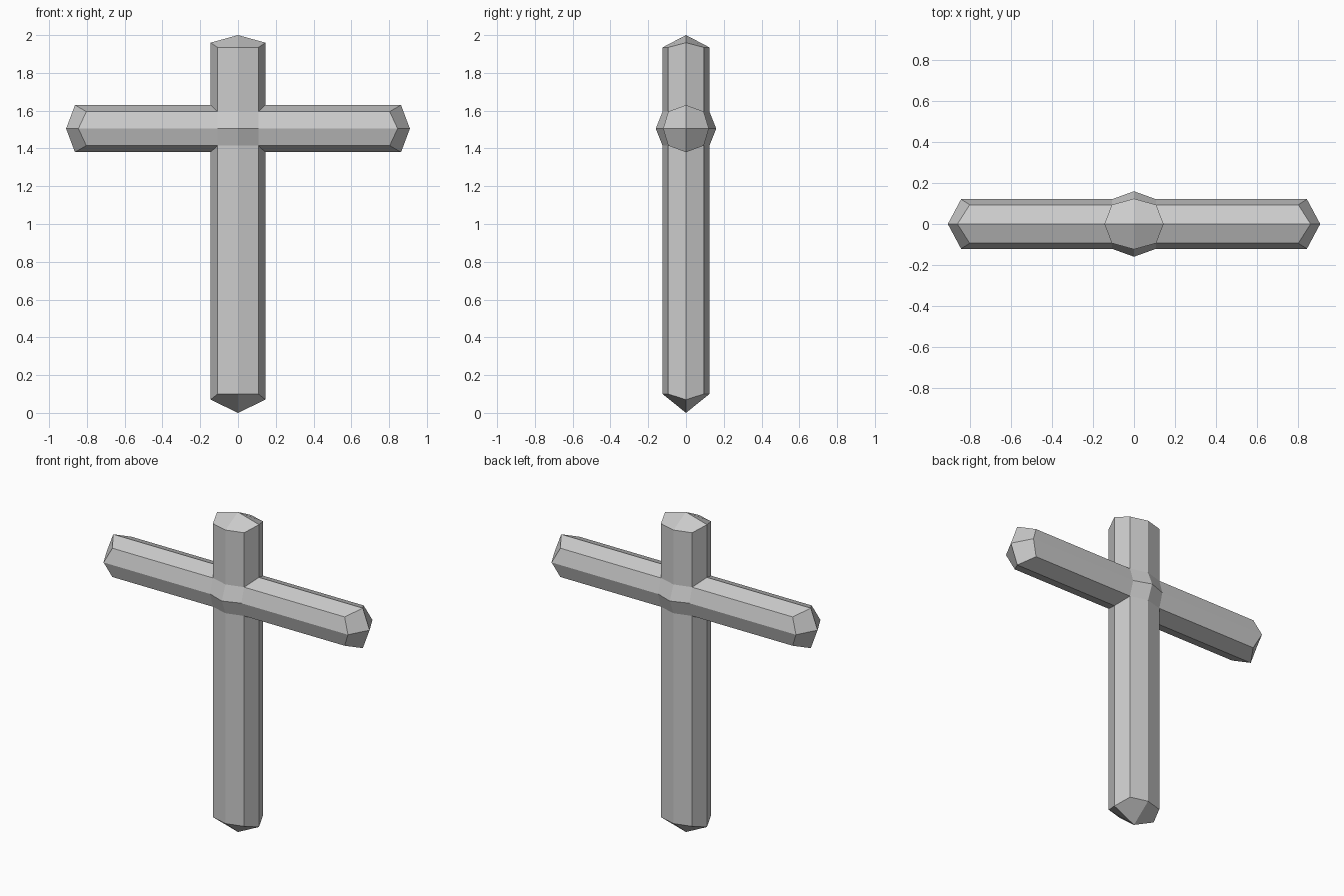
import bpy, bmesh

if "Cube" in bpy.data.objects:
    bpy.data.objects.remove(bpy.data.objects["Cube"])

CZ = 1.505                   # height of the crossing
bm = bmesh.new()


def post_ring(z_corner, z_side):
    """Octagon around the post; the two x points sit at their own height."""
    cx, cy, mx, my = 0.108, 0.094, 0.145, 0.124
    return [(cx, cy, z_corner), (0, my, z_corner), (-cx, cy, z_corner), (-mx, 0, z_side),
            (-cx, -cy, z_corner), (0, -my, z_corner), (cx, -cy, z_corner), (mx, 0, z_side)]


def arm_ring(s, x_corner, x_front, x_top):
    """Octagon around an arm on side s (+1 or -1)."""
    cy, cz, my, mz = 0.094, 0.09, 0.121, 0.125
    pts = [(x_corner, cy, cz), (x_top, 0, mz), (x_corner, -cy, cz), (x_front, -my, 0),
           (x_corner, -cy, -cz), (x_top, 0, -mz), (x_corner, cy, -cz), (x_front, my, 0)]
    return [(s * x, y, CZ + z) for x, y, z in pts]


def cap(ring, apex):
    """Four quads meeting at a central point; ring starts on a corner."""
    a = bm.verts.new(apex)
    for i in range(0, 8, 2):
        bm.faces.new((a, ring[i - 1], ring[i], ring[i + 1]))


def limb(inner, outer, apex):
    a = [bm.verts.new(p) for p in inner]
    b = [bm.verts.new(p) for p in outer]
    for i in range(8):
        j = (i + 1) % 8
        bm.faces.new((a[i], a[j], b[j], b[i]))
    cap(b, apex)


# upper and lower post
limb(post_ring(CZ + 0.09, CZ + 0.125), post_ring(1.935, 1.96), (0, 0, 2))
limb(post_ring(CZ - 0.09, CZ - 0.125), post_ring(0.1, 0.07), (0, 0, 0))

for s in (1, -1):
    # left and right arms
    limb(arm_ring(s, 0.108, 0.108, 0.145), arm_ring(s, 0.803, 0.845, 0.863), (s * 0.91, 0, CZ))
    # raised front and back of the crossing
    pts = [(0.108, 0.094, 0.09), (0, 0.124, 0.09), (-0.108, 0.094, 0.09), (-0.108, 0.121, 0),
           (-0.108, 0.094, -0.09), (0, 0.124, -0.09), (0.108, 0.094, -0.09), (0.108, 0.121, 0)]
    cap([bm.verts.new((x, s * y, CZ + z)) for x, y, z in pts], (0, s * 0.16, CZ))

# weld the pieces into one closed skin
bmesh.ops.remove_doubles(bm, verts=bm.verts, dist=0.001)
bmesh.ops.recalc_face_normals(bm, faces=bm.faces)
mesh = bpy.data.meshes.new("cross")
bm.to_mesh(mesh)
bm.free()
bpy.context.collection.objects.link(bpy.data.objects.new("cross", mesh))
